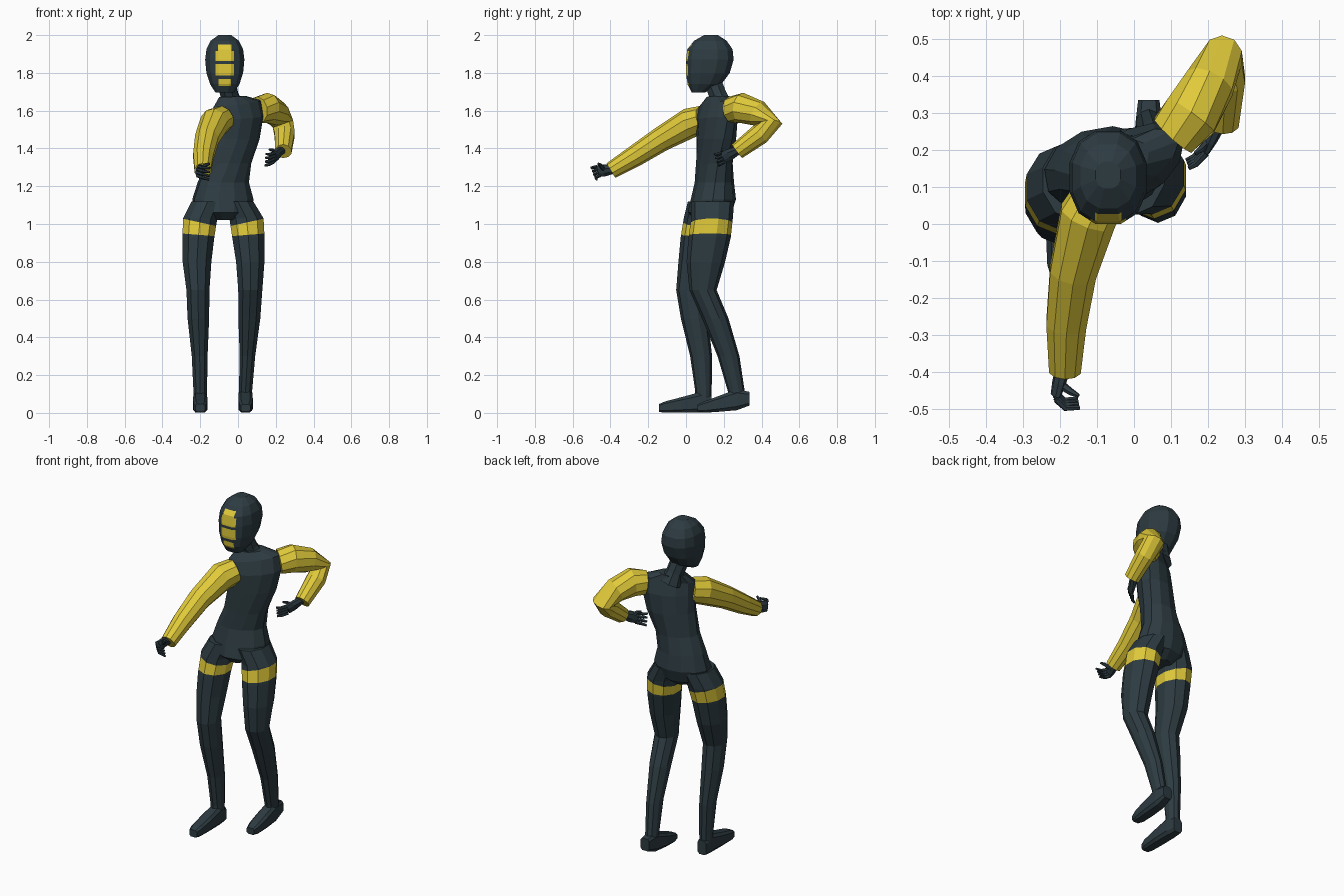
import bpy, bmesh, math
from mathutils import Vector, Matrix


def material(name, rgb):
    m = bpy.data.materials.new(name)
    m.diffuse_color = (*rgb, 1)
    return m


DARK = material("dark slate", (0.026, 0.044, 0.053))
YELLOW = material("mustard yellow", (0.75, 0.59, 0.042))


def power(v, p):
    return math.copysign(abs(v) ** p, v)


def loft(name, stations, mats=(DARK,), n=10, p=1.0, axis=None, side=(1, 0, 0),
         cuts=(), rule=None):
    """Skin rings along stations (x, y, z, half width, half depth[, turn, tilt])."""
    bm = bmesh.new()
    pts = [Vector(s[:3]) for s in stations]
    rings = []
    for i, s in enumerate(stations):
        if axis:
            t = Vector(axis)
        else:
            t = Vector((0, 0, 0))
            if i > 0:
                t += (pts[i] - pts[i - 1]).normalized()
            if i < len(pts) - 1:
                t += (pts[i + 1] - pts[i]).normalized()
            t.normalize()
        u = Vector(side)
        if len(s) > 5:
            u = Matrix.Rotation(math.radians(s[5]), 3, 'Z') @ u
        u = (u - t * u.dot(t)).normalized()
        v = t.cross(u)
        tilt = s[6] if len(s) > 6 else 0
        ring = []
        for k in range(n):
            a = 2 * math.pi * (k + 0.5) / n
            du = s[3] * power(math.cos(a), p)
            dv = s[4] * power(math.sin(a), p)
            ring.append(bm.verts.new(pts[i] + u * du + v * dv + t * tilt * du))
        rings.append(ring)
    for r, q in zip(rings, rings[1:]):
        for k in range(n):
            bm.faces.new((r[k], r[(k + 1) % n], q[(k + 1) % n], q[k]))
    bm.faces.new(rings[0])
    bm.faces.new(rings[-1])
    for co, no in cuts:
        bmesh.ops.bisect_plane(bm, geom=bm.verts[:] + bm.edges[:] + bm.faces[:],
                               plane_co=co, plane_no=no, dist=1e-5)
    bmesh.ops.recalc_face_normals(bm, faces=bm.faces[:])
    if rule:
        for f in bm.faces:
            f.material_index = int(rule(f.calc_center_median(), f.normal))
    me = bpy.data.meshes.new(name)
    bm.to_mesh(me)
    bm.free()
    for m in mats:
        me.materials.append(m)
    ob = bpy.data.objects.new(name, me)
    bpy.context.collection.objects.link(ob)
    return ob


UP = (0, 0, 1)
BOTH = (DARK, YELLOW)

# torso, twisted so that one shoulder leads
loft("torso", [
    (-0.075, 0.12, 1.02, 0.06, 0.07, 8),
    (-0.078, 0.125, 1.06, 0.15, 0.115, 10),
    (-0.08, 0.145, 1.13, 0.165, 0.118, 10),
    (-0.078, 0.15, 1.22, 0.138, 0.102, 13),
    (-0.05, 0.15, 1.32, 0.123, 0.095, 20),
    (-0.015, 0.16, 1.45, 0.138, 0.095, 28),
    (0.0, 0.163, 1.56, 0.15, 0.09, 33, 0.06),
    (-0.005, 0.163, 1.635, 0.145, 0.065, 33, 0.14),
    (-0.03, 0.17, 1.675, 0.075, 0.055, 30, 0.05)], n=12, axis=UP)

# neck
loft("neck", [(-0.03, 0.19, 1.62, 0.065, 0.06), (-0.045, 0.17, 1.68, 0.05, 0.05),
              (-0.065, 0.135, 1.77, 0.052, 0.05)], n=8)

# head with three yellow face bars cut into the front
HX = -0.07
BARS = [(1.73, 1.768, 0.034), (1.785, 1.847, 0.048), (1.862, 1.915, 0.048),
        (1.915, 1.95, 0.036)]
head_cuts = [((0, 0, z), UP) for b in BARS for z in b[:2]]
head_cuts += [((HX + s * w, 0, 0), (1, 0, 0)) for w in (0.034, 0.036, 0.048) for s in (-1, 1)]


def on_bar(c, nrm):
    return nrm.y < -0.3 and c.y < 0.1 and any(
        lo < c.z < hi and abs(c.x - HX) < w for lo, hi, w in BARS)


head = [(1.695, 0.03, 0.10, 0.05), (1.74, 0.005, 0.19, 0.08), (1.80, -0.004, 0.235, 0.1),
        (1.87, -0.004, 0.256, 0.107), (1.925, 0.003, 0.25, 0.1), (1.97, 0.04, 0.218, 0.077),
        (2.0, 0.095, 0.17, 0.035)]
loft("head", [(HX, (a + b) / 2, z, w, (b - a) / 2) for z, a, b, w in head],
     BOTH, n=12, p=0.85, axis=UP, cuts=head_cuts, rule=on_bar)


# legs with a slanted yellow band round each thigh
def leg(name, stations, out):
    x, y = stations[1][:2]
    no = Vector((-0.22 * out, 0, 1)).normalized()
    top, low = Vector((x, y, 1.008)), Vector((x, y, 0.942))
    low_no = Vector((-0.08 * out, 0, 1)).normalized()
    loft(name, stations, BOTH, n=10, axis=UP, cuts=[(top, no), (low, low_no)],
         rule=lambda c, _: (c - top).dot(no) < 0 and (c - low).dot(low_no) > 0)


leg("trailing_leg", [
    (0.0, 0.14, 1.12, 0.085, 0.115), (0.045, 0.138, 1.03, 0.095, 0.11),
    (0.055, 0.125, 0.93, 0.09, 0.112), (0.065, 0.105, 0.8, 0.079, 0.102),
    (0.065, 0.09, 0.65, 0.067, 0.072), (0.06, 0.155, 0.5, 0.061, 0.07),
    (0.05, 0.225, 0.3, 0.043, 0.058), (0.04, 0.265, 0.12, 0.037, 0.045),
    (0.04, 0.275, 0.06, 0.035, 0.042)], 1)
leg("leading_leg", [
    (-0.16, 0.12, 1.12, 0.09, 0.11), (-0.2, 0.1, 1.03, 0.095, 0.112),
    (-0.21, 0.08, 0.93, 0.089, 0.108), (-0.217, 0.06, 0.8, 0.08, 0.1),
    (-0.212, 0.025, 0.65, 0.064, 0.077), (-0.21, 0.045, 0.5, 0.06, 0.072),
    (-0.203, 0.08, 0.3, 0.044, 0.058), (-0.2, 0.092, 0.12, 0.038, 0.044),
    (-0.2, 0.092, 0.05, 0.036, 0.042)], -1)

# feet
FRONT = (0, -1, 0)
loft("trailing_foot", [
    (0.04, 0.335, 0.075, 0.03, 0.038), (0.04, 0.27, 0.07, 0.038, 0.058),
    (0.04, 0.17, 0.047, 0.04, 0.043), (0.04, 0.1, 0.032, 0.036, 0.031),
    (0.04, 0.062, 0.026, 0.026, 0.02)], n=8, p=0.5, axis=FRONT)
loft("leading_foot", [
    (-0.2, 0.135, 0.045, 0.03, 0.044), (-0.2, 0.08, 0.057, 0.038, 0.057),
    (-0.2, -0.02, 0.043, 0.04, 0.043), (-0.2, -0.11, 0.031, 0.036, 0.031),
    (-0.2, -0.143, 0.026, 0.026, 0.022)], n=8, p=0.5, axis=FRONT)


# sleeves
def sleeve(name, pts):
    loft(name, [(x, y, z, r, r) for x, y, z, r in pts], (YELLOW,), n=10)


sleeve("bent_sleeve", [
    (0.105, 0.24, 1.605, 0.07), (0.155, 0.295, 1.615, 0.08), (0.205, 0.38, 1.585, 0.07),
    (0.238, 0.45, 1.53, 0.06), (0.247, 0.39, 1.475, 0.056), (0.24, 0.27, 1.385, 0.045)])
sleeve("reaching_sleeve", [
    (-0.085, 0.09, 1.555, 0.072), (-0.125, 0.02, 1.535, 0.08), (-0.165, -0.13, 1.45, 0.066),
    (-0.183, -0.27, 1.36, 0.057), (-0.187, -0.397, 1.283, 0.045)])


# hands: palm, four curled fingers and a thumb
def hand(name, wrist, knuckle, tip, spread, thumb):
    w, k, t, s = (Vector(v) for v in (wrist, knuckle, tip, spread))
    s.normalize()
    mid = w.lerp(k, 0.6)
    loft(name + "_palm", [(*w, 0.024, 0.022), (*mid, 0.034, 0.018), (*k, 0.032, 0.013)],
         n=8, side=s)
    for i in range(4):
        o = s * (i - 1.5) * 0.017
        bend = k.lerp(t, 0.45) + (k - w).normalized() * 0.014
        end = t + o * 1.3
        loft(f"{name}_finger_{i + 1}", [(*(k + o), 0.010, 0.010), (*(bend + o * 1.1), 0.009, 0.009),
                                        (*end, 0.006, 0.006)], n=6, side=s)
    loft(name + "_thumb", [(*mid, 0.013, 0.013), (*(mid.lerp(Vector(thumb), 0.6) + s * 0.008), 0.01, 0.01),
                           (*thumb, 0.006, 0.006)], n=6, side=(k - w))


hand("bent_arm_hand", (0.23, 0.275, 1.39), (0.192, 0.2, 1.353), (0.145, 0.162, 1.34),
     (0.1, -0.35, 1), (0.165, 0.19, 1.395))
hand("reaching_hand", (-0.19, -0.38, 1.29), (-0.212, -0.465, 1.28), (-0.15, -0.485, 1.265),
     (0.1, -0.4, 1), (-0.15, -0.465, 1.32))
